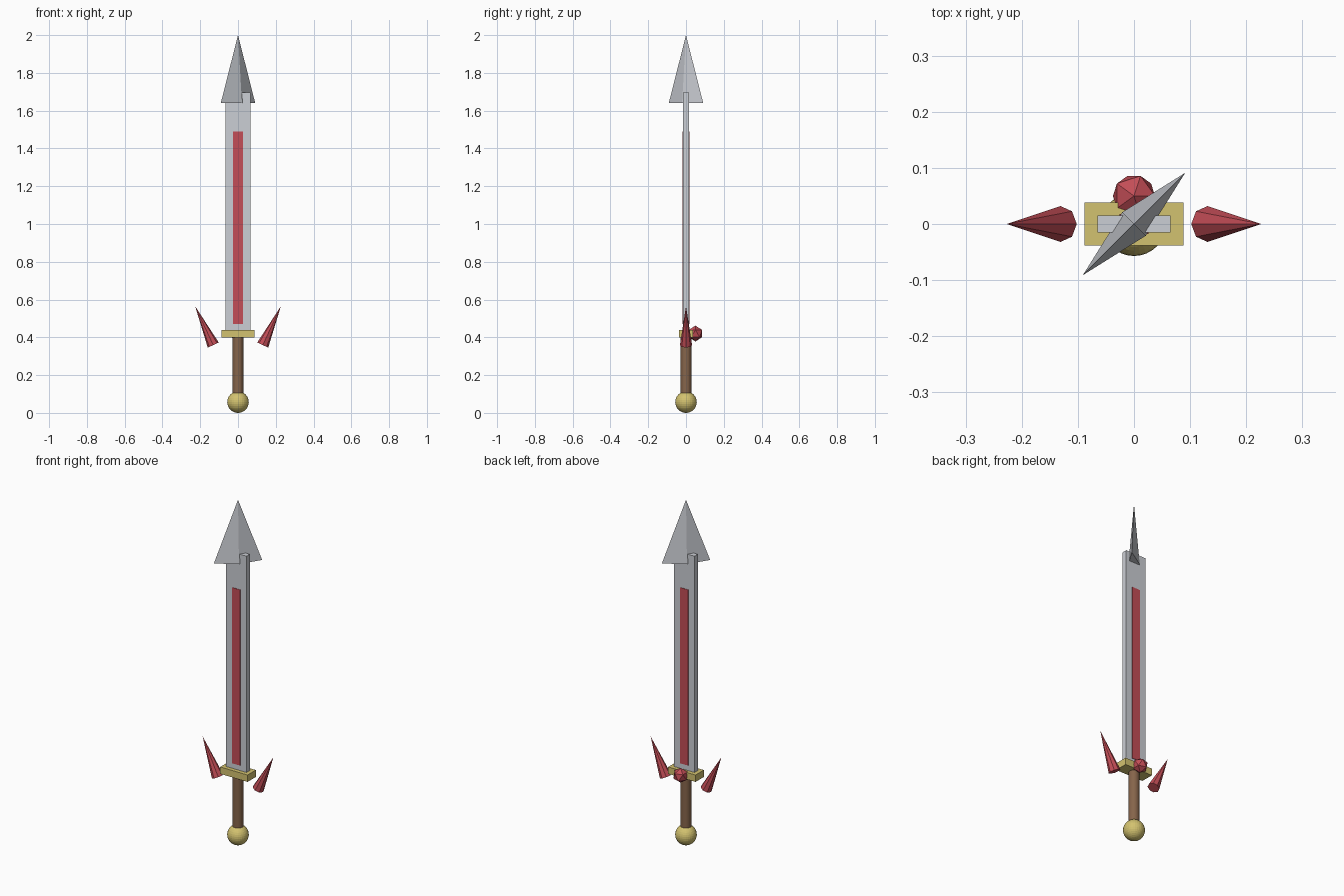
import bpy, bmesh, math
from mathutils import Matrix, Vector

if "Cube" in bpy.data.objects:
    bpy.data.objects.remove(bpy.data.objects["Cube"])


def material(name, rgb):
    m = bpy.data.materials.new(name)
    m.diffuse_color = (*rgb, 1)
    m.use_nodes = True
    m.node_tree.nodes["Principled BSDF"].inputs["Base Color"].default_value = m.diffuse_color
    return m


steel = material("steel", (0.60, 0.62, 0.66))
gold = material("gold", (0.65, 0.54, 0.16))
red = material("ruby_red", (0.55, 0.075, 0.095))
brown = material("leather_brown", (0.24, 0.13, 0.07))


def finish(name, bm, mat):
    bmesh.ops.recalc_face_normals(bm, faces=bm.faces)
    mesh = bpy.data.meshes.new(name)
    bm.to_mesh(mesh)
    bm.free()
    mesh.materials.append(mat)
    ob = bpy.data.objects.new(name, mesh)
    bpy.context.collection.objects.link(ob)
    return ob


def box(name, half_x, half_y, z0, z1, mat, y=0):
    bm = bmesh.new()
    m = Matrix.Translation((0, y, (z0 + z1) / 2)) @ Matrix.Diagonal(
        (2 * half_x, 2 * half_y, z1 - z0, 1))
    bmesh.ops.create_cube(bm, size=1, matrix=m)
    return finish(name, bm, mat)


def cone(name, sides, r1, r2, depth, matrix, mat):
    # base sits on the local origin, tip points along local +z
    bm = bmesh.new()
    bmesh.ops.create_cone(bm, cap_ends=True, segments=sides, radius1=r1, radius2=r2,
                          depth=depth, matrix=matrix @ Matrix.Translation((0, 0, depth / 2)))
    bmesh.ops.remove_doubles(bm, verts=bm.verts, dist=1e-5)
    return finish(name, bm, mat)


# Pommel
bm = bmesh.new()
bmesh.ops.create_uvsphere(bm, u_segments=32, v_segments=16, radius=0.057,
                          matrix=Matrix.Translation((0, 0, 0.057)))
finish("pommel", bm, gold)

# Grip and crossguard
cone("grip", 32, 0.028, 0.028, 0.31, Matrix.Translation((0, 0, 0.095)), brown)
box("crossguard", 0.088, 0.038, 0.40, 0.44, gold)

# Blade with a red inlay strip on each face
box("blade", 0.065, 0.015, 0.43, 1.695, steel)
for side, y in (("front", -0.016), ("back", 0.016)):
    box("inlay_" + side, 0.026, 0.0015, 0.47, 1.49, red, y)

# Flattened four-sided tip set on the diagonal
tip = (Matrix.Translation((0, 0, 1.64)) @ Matrix.Rotation(math.radians(45), 4, 'Z')
       @ Matrix.Diagonal((1, 0.23, 1, 1)))
cone("blade_tip", 4, 0.129, 0, 0.36, tip, steel)

# Leaning guard spikes
for side, s in (("left", -1), ("right", 1)):
    lean = Vector((s * 0.096, 0, 0.206))
    m = (Matrix.Translation((s * 0.131, 0, 0.359))
         @ Matrix.Rotation(s * math.atan2(0.096, 0.206), 4, 'Y'))
    cone("spike_" + side, 8, 0.032, 0, lean.length, m, red)

# Faceted gem on the back of the guard
bm = bmesh.new()
bmesh.ops.create_icosphere(bm, subdivisions=1, radius=0.042,
                           matrix=Matrix.Translation((0, 0.05, 0.42)))
finish("guard_gem", bm, red)
